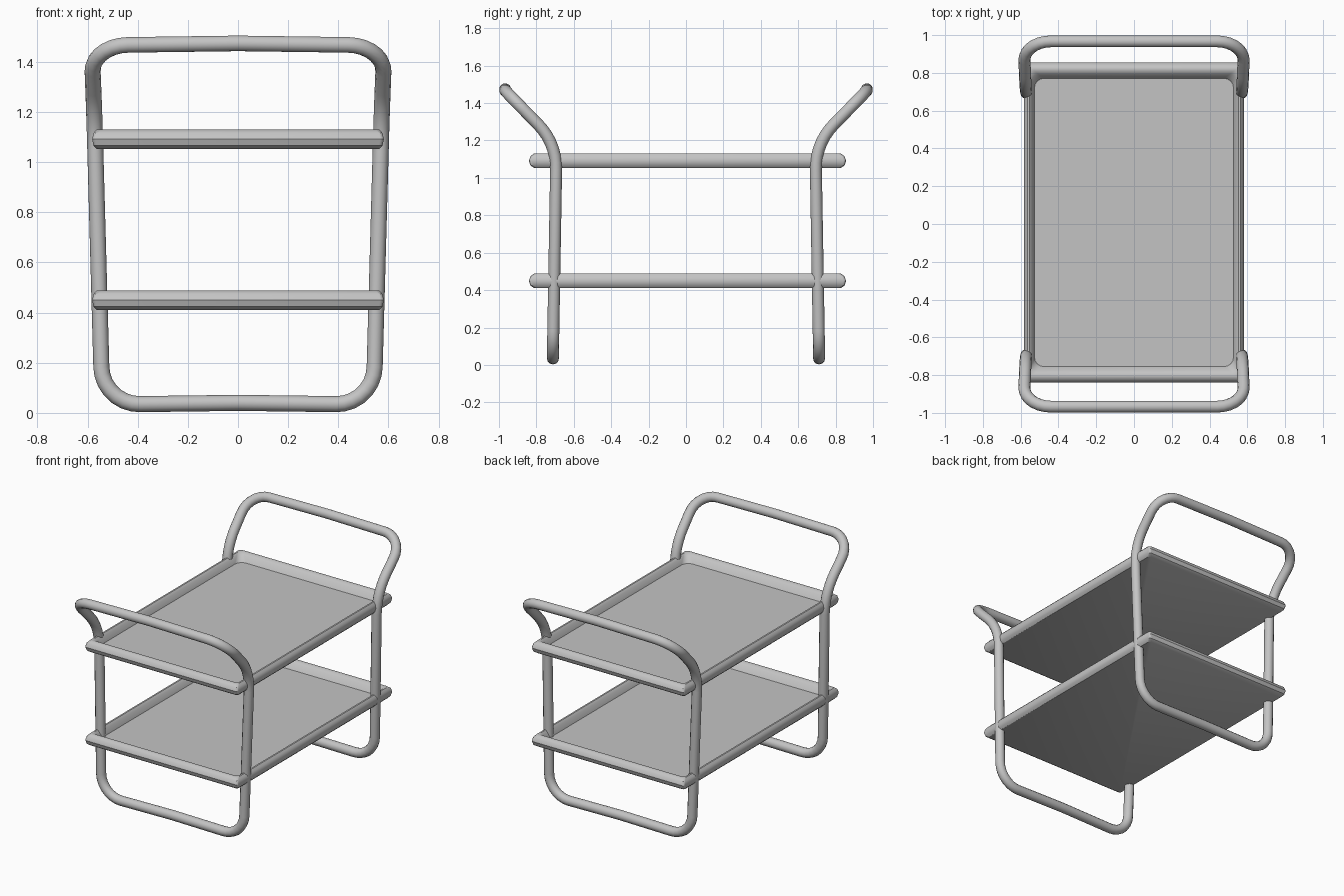
import bpy, bmesh, math
from mathutils import Vector

if "Cube" in bpy.data.objects:
    bpy.data.objects.remove(bpy.data.objects["Cube"])

metal = bpy.data.materials.new("grey_metal")
metal.diffuse_color = (0.55, 0.55, 0.55, 1)
metal.use_nodes = True
metal.node_tree.nodes["Principled BSDF"].inputs["Base Color"].default_value = metal.diffuse_color


def finish(obj, angle):
    bpy.ops.object.select_all(action='DESELECT')
    obj.select_set(True)
    bpy.context.view_layer.objects.active = obj
    if obj.type == 'CURVE':
        bpy.ops.object.convert(target='MESH')
        obj = bpy.context.object
    obj.data.materials.clear()
    obj.data.materials.append(metal)
    bpy.ops.object.shade_smooth_by_angle(angle=math.radians(angle))


def rounded_path(corners, steps=7):
    """Closed path; each corner is (point, trim), rounded where trim > 0."""
    out, n = [], len(corners)
    for i, (p, trim) in enumerate(corners):
        p = Vector(p)
        if trim == 0:
            out.append(p)
            continue
        da = (Vector(corners[i - 1][0]) - p).normalized()
        db = (Vector(corners[(i + 1) % n][0]) - p).normalized()
        a, b = p + da * trim, p + db * trim
        w = math.sin(da.angle(db) / 2)      # conic weight of a circular arc
        for k in range(steps + 1):
            t = k / steps
            c0, c1, c2 = (1 - t) ** 2, 2 * w * t * (1 - t), t * t
            out.append((a * c0 + p * c1 + b * c2) / (c0 + c1 + c2))
    return out


def tube_loop(name, side):
    # one continuous bent tube: foot bar, two legs and slanted handle
    half = [((0.541, 0.712, 0.033), 0.15),
            ((0.573, 0.692, 1.185), 0.14),
            ((0.584, 0.967, 1.466), 0.145)]
    ring = [((0, 0.71, 0.04), 0)] + half + [((0, 0.967, 1.474), 0)]
    ring += [((-x, y, z), t) for (x, y, z), t in reversed(half)]
    ring = [((x, y * side, z), t) for (x, y, z), t in ring]
    pts = rounded_path(ring)
    cu = bpy.data.curves.new(name, 'CURVE')
    cu.dimensions = '3D'
    cu.bevel_depth = 0.032
    cu.bevel_resolution = 4
    sp = cu.splines.new('POLY')
    sp.points.add(len(pts) - 1)
    for s, p in zip(sp.points, pts):
        s.co = (*p, 1)
    sp.use_cyclic_u = True
    obj = bpy.data.objects.new(name, cu)
    bpy.context.collection.objects.link(obj)
    finish(obj, 60)


def tray(name, zc):
    # concentric rounded rectangles: flat base, rolled rim, sunken floor
    hx, hy, yc = 0.582, 0.848, 0.008
    profile = [(0.35, -0.040, 0.015), (0.1, -0.026, 0.015), (0, 0, 0.015),
               (0.1, 0.024, 0.015), (0.32, 0.038, 0.02), (0.52, 0.038, 0.025),
               (0.75, 0.024, 0.035), (1, -0.012, 0.05)]
    bm = bmesh.new()
    rings = []
    for u, z, r in profile:
        ax, ay = hx - u * 0.055 - r, hy - u * 0.085 - r
        ring = []
        for q, (sx, sy) in enumerate([(1, 1), (-1, 1), (-1, -1), (1, -1)]):
            for k in range(5):
                a = math.pi / 2 * (q + k / 4)
                ring.append(bm.verts.new((sx * ax + r * math.cos(a),
                                          yc + sy * ay + r * math.sin(a), zc + z)))
        rings.append(ring)
    for lo, hi in zip(rings, rings[1:]):
        n = len(lo)
        for i in range(n):
            j = (i + 1) % n
            bm.faces.new((lo[i], lo[j], hi[j], hi[i]))
    bm.faces.new(rings[0][::-1])
    bm.faces.new(rings[-1])
    me = bpy.data.meshes.new(name)
    bm.normal_update()
    bm.to_mesh(me)
    bm.free()
    obj = bpy.data.objects.new(name, me)
    bpy.context.collection.objects.link(obj)
    finish(obj, 35)


tube_loop("front_frame", -1)
tube_loop("back_frame", 1)
tray("lower_tray", 0.45)
tray("upper_tray", 1.092)
